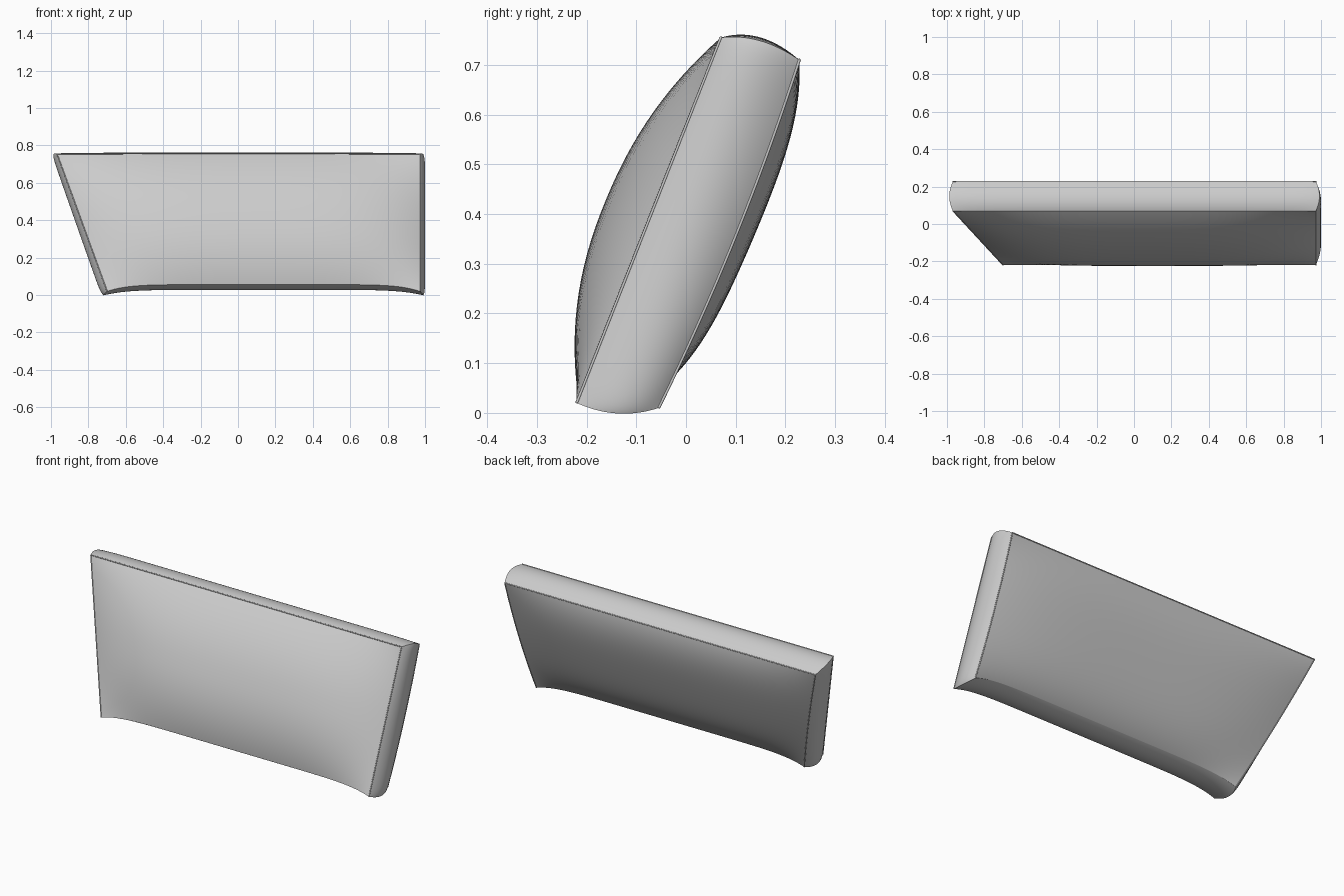
import bpy, bmesh, math
from mathutils import Vector

if "Cube" in bpy.data.objects:
    bpy.data.objects.remove(bpy.data.objects["Cube"], do_unlink=True)

fabric = bpy.data.materials.new("light_grey_fabric")
fabric.use_nodes = True
GREY = (0.6, 0.6, 0.6, 1)
fabric.diffuse_color = GREY
fabric.node_tree.nodes["Principled BSDF"].inputs["Base Color"].default_value = GREY

# Leaning seam ends in (y, z): each runs from bottom to top
FRONT = (Vector((-0.22, 0.02)), Vector((0.07, 0.755)))
BACK = (Vector((-0.055, 0.01)), Vector((0.228, 0.71)))


def pillow(a, b, c):
    """Map a cube point (-1..1: across, up, front to back) onto the padded shape."""
    v, w = (b + 1) / 2, (c + 1) / 2
    yz = FRONT[0].lerp(FRONT[1], v).lerp(BACK[0].lerp(BACK[1], v), w)
    left = -0.70 - 0.268 * v
    x = left + (0.972 - left) * (a + 1) / 2
    # Padded front and back faces
    front_puff = 0.092 * (1 - abs(b) ** 2.2) * (1 - a ** 4) * (1 - w)
    back_puff = (0.014 * (1 - b * b) + 0.038 * (1 - b ** 4) * (1 - a ** 4)) * w
    yz = yz + Vector((-0.93, 0.367)) * front_puff + Vector((0.927, -0.375)) * back_puff
    # Rounded border band with softened corners
    round_off = (1 - c * c) * (1 - 0.3 * abs(a * b) ** 16)
    x += 0.028 * a * round_off
    z = yz.y + 0.023 * b * round_off
    # Lower edge pulled up between the corners
    z += 0.036 * (1 - a ** 8) * (1 - v) ** 2
    return Vector((x, yz.x, z))


# Cushion body
bm = bmesh.new()
bmesh.ops.create_cube(bm, size=2)
bmesh.ops.subdivide_edges(bm, edges=bm.edges[:], cuts=39, use_grid_fill=True)
for f in bm.faces:
    f.smooth = True
for e in bm.edges:
    m = (e.verts[0].co + e.verts[1].co) / 2
    on_border = sum(abs(k) > 0.999 for k in m) >= 2
    soft_bottom = m.y > 0.999 and m.z < -0.999
    e.smooth = not on_border or soft_bottom
for vert in bm.verts:
    a, c, b = (math.sin(k * math.pi / 2) for k in vert.co)
    vert.co = pillow(a, b, c)
bmesh.ops.recalc_face_normals(bm, faces=bm.faces)
mesh = bpy.data.meshes.new("cushion")
bm.to_mesh(mesh)
bm.free()
mesh.materials.append(fabric)
bpy.context.collection.objects.link(bpy.data.objects.new("cushion", mesh))


# Thin seams up both ends and along the top
def seam(name, c):
    steps = [math.sin((i / 20 - 1) * math.pi / 2) for i in range(41)]
    path = [(-1, s) for s in steps] + [(s, 1) for s in steps[1:]]
    path += [(1, s) for s in reversed(steps[:-1])]
    curve = bpy.data.curves.new(name, "CURVE")
    curve.dimensions = "3D"
    curve.bevel_depth = 0.003
    curve.bevel_resolution = 1
    curve.use_fill_caps = True
    line = curve.splines.new("POLY")
    line.points.add(len(path) - 1)
    for p, (a, b) in zip(line.points, path):
        p.co = (*pillow(a, b, c), 1)
    curve.materials.append(fabric)
    bpy.context.collection.objects.link(bpy.data.objects.new(name, curve))


seam("front_seam", -1)
seam("back_seam", 1)
